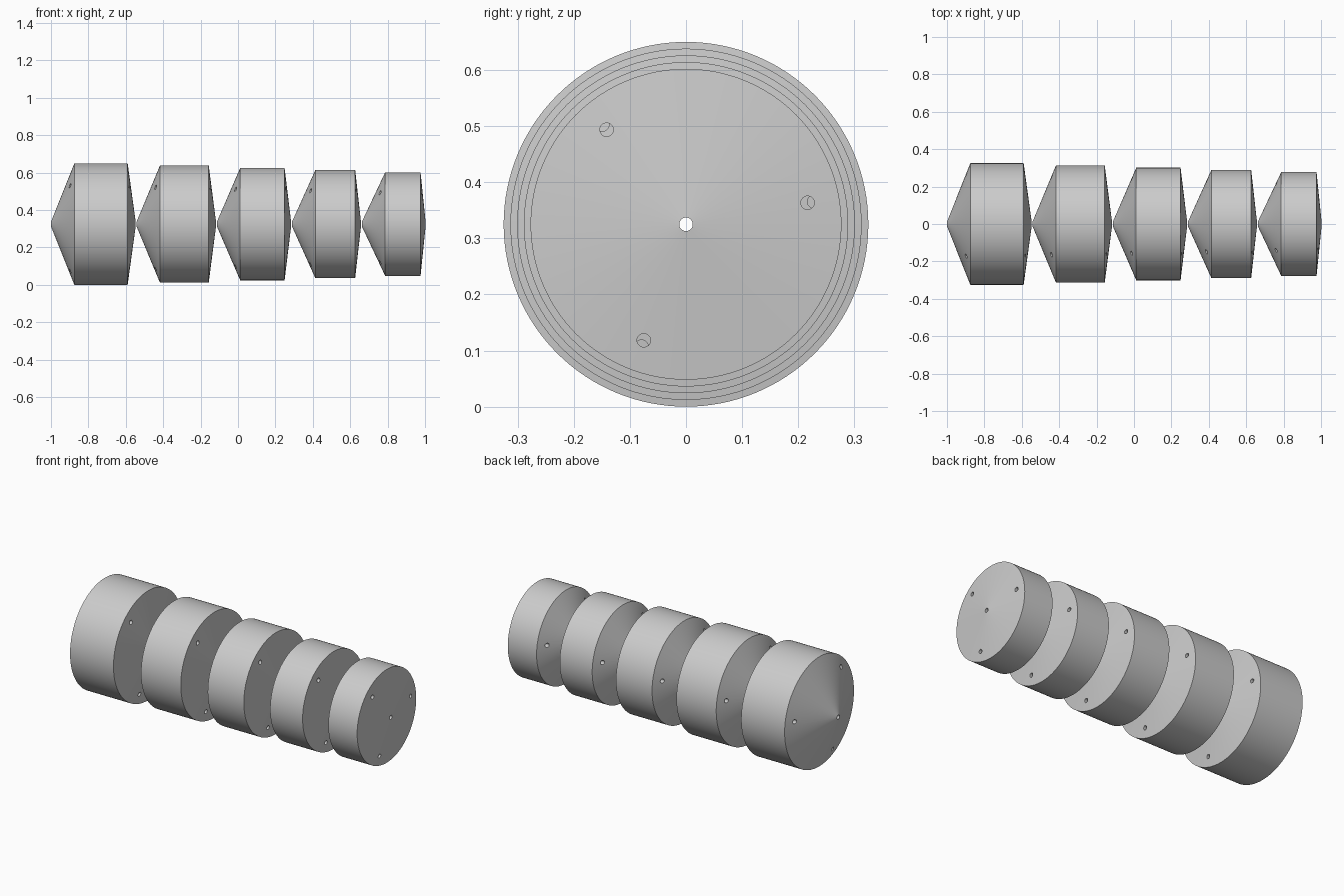
import bpy, bmesh
from math import cos, sin, radians, tau
from mathutils import Matrix, Vector

cube = bpy.data.objects.get("Cube")
if cube:
    bpy.data.objects.remove(cube, do_unlink=True)

CENTRE_Z = 0.325
BORE = 0.012
SIDES = 128

grey = bpy.data.materials.new("light_grey")
grey.use_nodes = True
grey.diffuse_color = (0.6, 0.6, 0.6, 1)
grey.node_tree.nodes["Principled BSDF"].inputs["Base Color"].default_value = (0.6, 0.6, 0.6, 1)


def add_object(name, bm):
    mesh = bpy.data.meshes.new(name)
    bm.to_mesh(mesh)
    bm.free()
    mesh.materials.append(grey)
    obj = bpy.data.objects.new(name, mesh)
    obj.location.z = CENTRE_Z
    bpy.context.collection.objects.link(obj)
    return obj


def ring_body(name, start, radius, nose, body, tail):
    """Revolve the section round the x axis, leaving the centre bore open."""
    section = [(start, BORE), (start + nose, radius),
               (start + nose + body, radius), (start + nose + body + tail, BORE)]
    bm = bmesh.new()
    rings = [[bm.verts.new((x, r * cos(tau * i / SIDES), r * sin(tau * i / SIDES)))
              for i in range(SIDES)] for x, r in section]
    for a, b in zip(rings, rings[1:] + rings[:1]):
        for i in range(SIDES):
            j = (i + 1) % SIDES
            bm.faces.new((a[i], a[j], b[j], b[i]))
    bmesh.ops.recalc_face_normals(bm, faces=bm.faces)
    return add_object(name, bm)


def hole_cutter(middle, distance):
    """Three thin rods parallel to the axis, evenly spread round it."""
    bm = bmesh.new()
    for angle in (10, 130, 250):
        a = radians(angle)
        place = Matrix.Translation(Vector((middle, distance * cos(a), distance * sin(a))))
        bmesh.ops.create_cone(bm, cap_ends=True, segments=32, radius1=BORE, radius2=BORE,
                              depth=1, matrix=place @ Matrix.Rotation(radians(90), 4, 'Y'))
    cutter = add_object("hole_cutter", bm)
    cutter.hide_render = True
    return cutter


# Five drums in a row, each a little smaller than the one before
start = -1.0
for n in range(5):
    radius = 0.325 - 0.012 * n
    nose, body, tail = 0.125, 0.285 - 0.024 * n, 0.043 - 0.004 * n
    drum = ring_body(f"drum_{n + 1}", start, radius, nose, body, tail)
    cutter = hole_cutter(start + (nose + body + tail) / 2, radius - 0.057)

    # Drill the three side holes
    cut = drum.modifiers.new("holes", 'BOOLEAN')
    cut.operation = 'DIFFERENCE'
    cut.solver = 'EXACT'
    cut.object = cutter
    bpy.ops.object.select_all(action='DESELECT')
    drum.select_set(True)
    bpy.context.view_layer.objects.active = drum
    bpy.ops.object.modifier_apply(modifier=cut.name)
    bpy.data.objects.remove(cutter, do_unlink=True)
    bpy.ops.object.shade_smooth_by_angle(angle=radians(15))
    start += nose + body + tail + 0.0045
